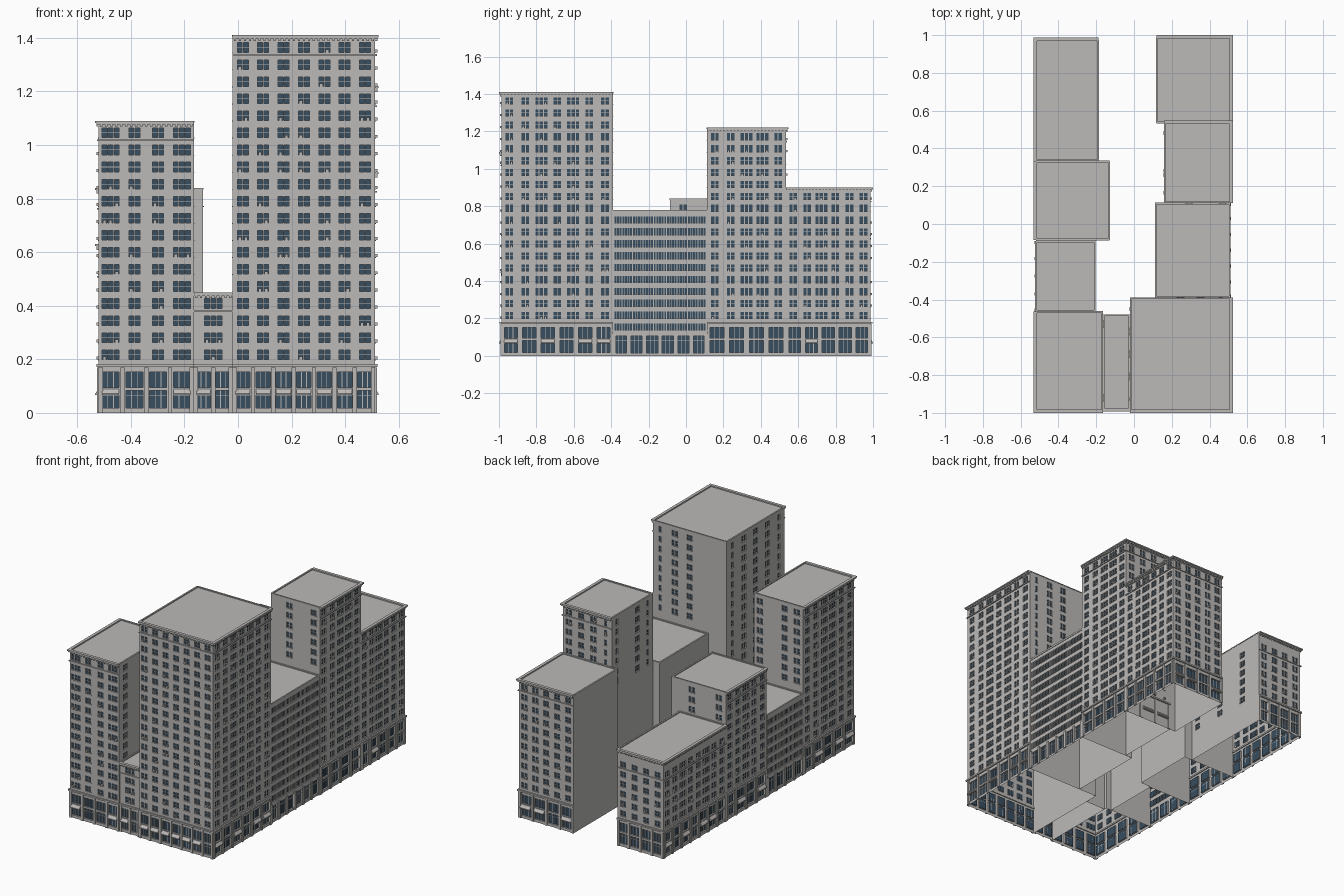
import bpy, bmesh, random
from mathutils import Vector

if "Cube" in bpy.data.objects:
    bpy.data.objects.remove(bpy.data.objects["Cube"])

random.seed(4)
PITCH, FIRST = 0.0637, 0.217      # storey height, centre of the first upper storey
LIP = 0.013                       # cornice overhang
Z = Vector((0, 0, 1))

glass = bpy.data.materials.new("window_glass")
glass.diffuse_color = (0.04, 0.075, 0.115, 1)
glass.use_nodes = True
glass.node_tree.nodes["Principled BSDF"].inputs["Base Color"].default_value = glass.diffuse_color
stone = bpy.data.materials.new("stone")
stone.diffuse_color = (0.5, 0.49, 0.48, 1)
stone.use_nodes = True
stone.node_tree.nodes["Principled BSDF"].inputs["Base Color"].default_value = stone.diffuse_color


class Side:
    """One wall plane: u runs along it, z up, o outward."""
    def __init__(self, bm, start, along, width):
        self.bm, self.p, self.d, self.w = bm, Vector(start), Vector(along), width
        self.n = self.d.cross(Z)

    def at(self, u, z, o=0.0):
        return self.p + self.d * u + Z * z + self.n * o

    def face(self, pts, mat=0):
        f = self.bm.faces.new([self.bm.verts.new(self.at(*q)) for q in pts])
        f.material_index = mat

    def box(self, u0, u1, z0, z1, o0, o1, slope=0.0):
        # slope pulls the outer top edge down, for awnings
        v = [self.bm.verts.new(self.at(u, z - (slope if o == o1 and z == z1 else 0), o))
             for u in (u0, u1) for z in (z0, z1) for o in (o0, o1)]
        for q in ((0, 1, 3, 2), (4, 6, 7, 5), (0, 4, 5, 1), (2, 3, 7, 6), (1, 5, 7, 3), (0, 2, 6, 4)):
            self.bm.faces.new([v[i] for i in q])

    def wall(self, us, zs, z0, z1, depth=0.006):
        # us, zs: window spans; every crossing becomes a recessed pane
        zc = [z0] + [c for s in zs for c in s] + [z1]
        uc = [0] + [c for s in us for c in s] + [self.w]
        for j in range(len(zc) - 1):
            a, b = zc[j], zc[j + 1]
            if j % 2 == 0 or not us:
                self.face([(0, a), (self.w, a), (self.w, b), (0, b)])
                continue
            for i in range(len(uc) - 1):
                l, r = uc[i], uc[i + 1]
                ring = [(l, a), (r, a), (r, b), (l, b)]
                if i % 2 == 0:
                    self.face(ring)
                    continue
                self.face([q + (-depth,) for q in ring], 1)
                for k in range(4):
                    q, t = ring[k], ring[(k + 1) % 4]
                    self.face([q, t, t + (-depth,), q + (-depth,)])


def window_spans(width, groups, w=0.018, gap=0.005):
    bay, out = width / len(groups), []
    for i, n in enumerate(groups):
        u = (i + 0.5) * bay - (n * w + (n - 1) * gap) / 2
        out += [(u + k * (w + gap), u + k * (w + gap) + w) for k in range(n)]
    return out


def podium(s, bays, top):
    # shopfronts with pilasters, mullions and awnings
    bay = s.w / bays
    us = [((i + 0.14) * bay, (i + 0.86) * bay) for i in range(bays)]
    k = top / 0.18
    zs = [(0.018 * k, 0.083 * k), (0.095 * k, 0.152 * k)] if k > 0.9 else [(0.015, 0.105)]
    s.wall(us, zs, 0, top, 0.01)
    for i in range(bays + 1):
        c = min(max(i * bay, 0.008), s.w - 0.008)
        s.box(c - 0.008, c + 0.008, 0, top - 0.01, 0, 0.006)
    for l, r in us:
        for a, b in zs:
            for t in (0.33, 0.67):
                c = l + (r - l) * t
                s.box(c - 0.0015, c + 0.0015, a, b, -0.01, -0.006)
        a, b = zs[0]
        s.box(l, r, a + (b - a) * 0.72, a + (b - a) * 0.76, -0.01, -0.006)
        if k > 0.9 and random.random() < 0.45:
            s.box(l, r, 0.066, 0.09, 0, LIP, 0.018)


def building(name, x0, x1, y0, y1, h, specs, ribbon=False):
    """specs: side -> (window groups per bay, podium bays (0 = party wall), lowest window z)"""
    bm = bmesh.new()
    corners = {"S": ((x0, y0, 0), (1, 0, 0), x1 - x0), "E": ((x1, y0, 0), (0, 1, 0), y1 - y0),
               "N": ((x1, y1, 0), (-1, 0, 0), x1 - x0), "W": ((x0, y1, 0), (0, -1, 0), y1 - y0)}
    order = "SENW"
    street = {k for k, v in specs.items() if v[1]}
    first, base = (0.155, 0.128) if ribbon else (FIRST, 0.18)
    for i, key in enumerate(order):
        s = Side(bm, *corners[key])
        groups, bays, low = specs.get(key, ([], 0, 0))
        rows = [first + PITCH * k for k in range(30)]
        rows = [z for z in rows if z > low and z + 0.018 < h - 0.02]
        zs = [(z - 0.018, z + 0.018) for z in rows]
        if not groups:
            s.wall([], [], 0, h)
        else:
            us = window_spans(s.w, groups, 0.0105, 0.0035) if ribbon else window_spans(s.w, groups)
            if bays:
                podium(s, bays, base)
            s.wall(us, zs, base if bays else 0, h)
            # sash rails, sills and air conditioners
            for z in rows:
                if ribbon:
                    s.box(0, s.w, z - 0.022, z - 0.018, 0, 0.003)
                    continue
                for l, r in us:
                    s.box(l, r, z - 0.001, z + 0.001, -0.006, -0.003)
                    s.box(l - 0.001, r + 0.001, z - 0.021, z - 0.018, 0, 0.003)
                    if bays and random.random() < 0.13:
                        s.box(l + 0.003, r - 0.003, z - 0.018, z - 0.007, -0.006, 0.008)
        # cornice on street sides, plain coping elsewhere
        if bays:
            e0 = LIP if order[i - 1] in street else 0
            e1 = LIP if order[(i + 1) % 4] in street else 0
            def band(z0, z1, o):
                s.box(-e0 * o / LIP, s.w + e1 * o / LIP, z0, z1, -0.006, o)
            if ribbon:
                band(h - 0.012, h, 0.003)
            else:
                band(h - 0.008, h, LIP)
                band(h - 0.014, h - 0.008, 0.009)
                band(base - 0.008, base + 0.002, 0.009)
                band(rows[-1] - 0.031, rows[-1] - 0.025, 0.006)
                n = int(s.w / 0.018)
                for k in range(n):
                    c = (k + 0.5) * s.w / n
                    s.box(c - 0.004, c + 0.004, h - 0.022, h - 0.014, 0, 0.008)
        else:
            s.box(0, s.w, h - 0.006, h, -0.008, 0.002)
    # roof deck
    bm.faces.new([bm.verts.new(p) for p in
                  ((x0, y0, h - 0.008), (x1, y0, h - 0.008), (x1, y1, h - 0.008), (x0, y1, h - 0.008))])
    me = bpy.data.meshes.new(name)
    bm.to_mesh(me)
    bm.free()
    me.materials.append(stone)
    me.materials.append(glass)
    bpy.context.collection.objects.link(bpy.data.objects.new(name, me))


building("corner_tower", -0.02, 0.512, -0.987, -0.39, 1.41, {
    "S": ([2] * 7, 7, 0), "E": ([2, 2, 3, 2, 3, 2, 2], 6, 0),
    "N": ([1, 2, 2, 0, 0], 0, 0.8), "W": ([1, 2, 2, 2, 1], 0, 0.46)})
building("front_left_tower", -0.52, -0.165, -0.987, -0.463, 1.09, {
    "S": ([3, 2, 2, 3], 4, 0), "W": ([2, 2, 3, 3, 2, 2], 5, 0),
    "N": ([2, 0, 2, 2], 0, 0.56), "E": ([2, 0, 0, 2], 0, 0.46)})
building("narrow_front_infill", -0.165, -0.02, -0.98, -0.48, 0.45, {"S": ([3], 2, 0)})
building("left_ribbon_block", -0.52, -0.205, -0.463, -0.09, 0.53, {"W": ([26], 4, 0)}, True)
building("left_middle_block", -0.52, -0.13, -0.085, 0.333, 0.84, {
    "W": ([2, 2, 3, 2, 2], 4, 0), "N": ([0, 2, 0, 2], 0, 0.65),
    "S": ([2, 0, 2, 0], 0, 0.55), "E": ([2, 0, 0], 0, 0.75)})
building("back_left_block", -0.52, -0.188, 0.333, 0.975, 0.63, {
    "W": ([2, 2, 3, 2, 2, 3, 2, 2], 7, 0), "N": ([2] * 4, 4, 0), "E": ([2, 0, 2, 0, 2, 0], 0, 0)})
building("right_ribbon_block", 0.112, 0.508, -0.39, 0.112, 0.78, {"E": ([35], 6, 0)}, True)
building("right_middle_tower", 0.16, 0.512, 0.112, 0.535, 1.22, {
    "E": ([2, 2, 3, 3, 2], 4, 0), "N": ([2, 2, 2, 1], 3, 0),
    "S": ([0, 2, 0, 2], 0, 0.8), "W": ([1, 0, 2, 1], 0, 0.75)})
building("back_right_block", 0.118, 0.512, 0.535, 0.987, 0.90, {
    "E": ([2, 2, 3, 2, 2, 2], 5, 0), "N": ([2] * 5, 4, 0)})
